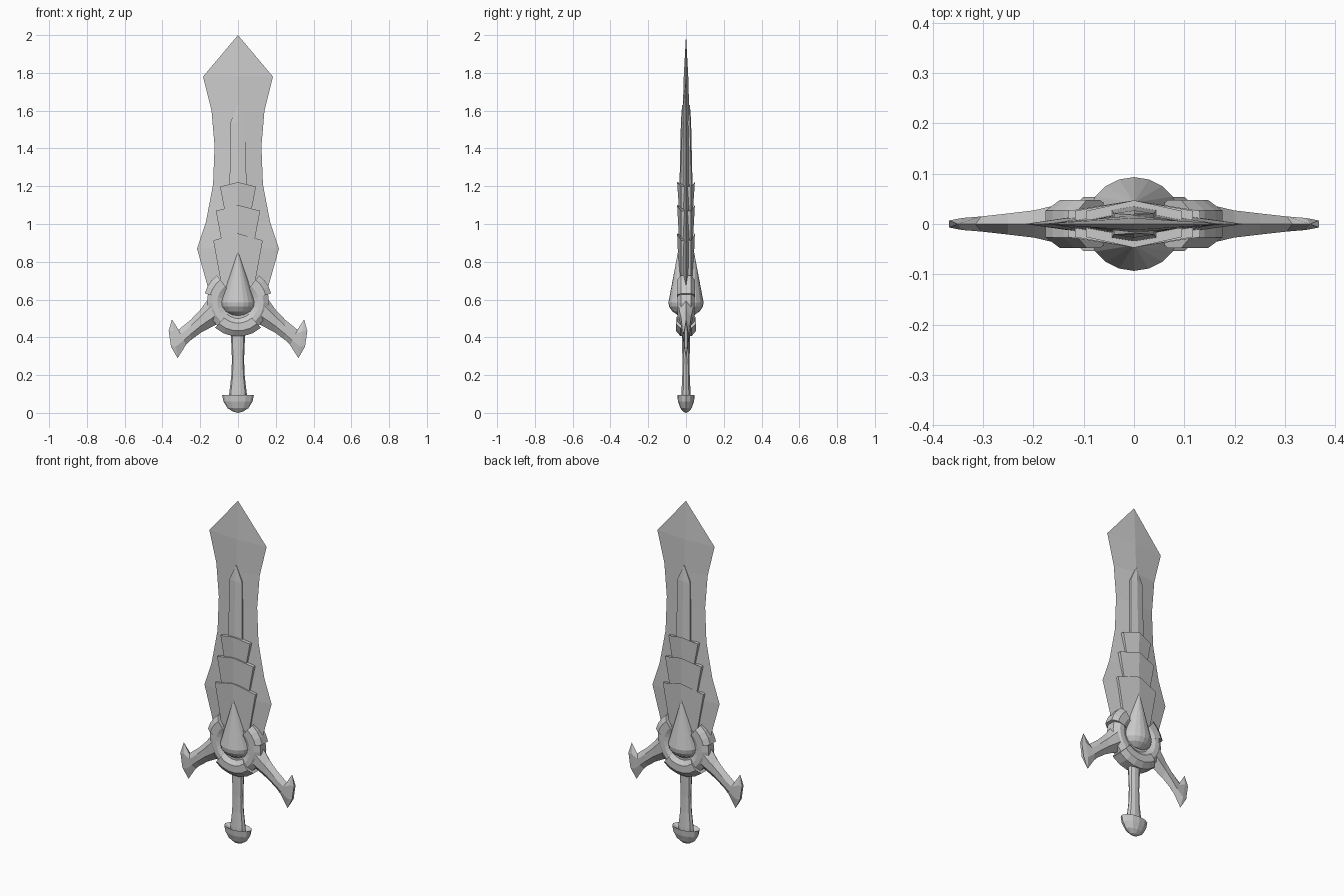
import bpy, bmesh, math

if "Cube" in bpy.data.objects:
    bpy.data.objects.remove(bpy.data.objects["Cube"])

def finish(name, bm, smooth=None):
    bmesh.ops.remove_doubles(bm, verts=bm.verts, dist=1e-5)
    bmesh.ops.recalc_face_normals(bm, faces=bm.faces)
    me = bpy.data.meshes.new(name)
    bm.to_mesh(me)
    bm.free()
    ob = bpy.data.objects.new(name, me)
    bpy.context.collection.objects.link(ob)
    return ob

def loft(name, rings, caps=True):
    """Skin a list of equal-length point rings."""
    bm = bmesh.new()
    rows = [[bm.verts.new(p) for p in r] for r in rings]
    n = len(rows[0])
    for a, b in zip(rows, rows[1:]):
        for i in range(n):
            j = (i + 1) % n
            bm.faces.new((a[i], a[j], b[j], b[i]))
    if caps:
        bm.faces.new(rows[0])
        bm.faces.new(rows[-1])
    return finish(name, bm)

def ellipse(rx, ry, z, n, cy=0.0):
    return [(rx * math.cos(2 * math.pi * i / n),
             cy + ry * math.sin(2 * math.pi * i / n), z) for i in range(n)]

# Blade: diamond section, width / height / ridge depth
blade = [(0.14, 0.56, 0.032), (0.158, 0.66, 0.032), (0.217, 0.87, 0.031), (0.17, 1.01, 0.029),
         (0.132, 1.21, 0.026), (0.124, 1.41, 0.022), (0.14, 1.60, 0.017),
         (0.185, 1.78, 0.012), (0.0, 2.0, 0.0)]
loft("blade", [[(-w, 0, z), (0, -d, z), (w, 0, z), (0, d, z)] for w, z, d in blade], False)

def chevron(w, zc, zs, yc, ys):
    """Six-point section with a central ridge on both faces."""
    return [(-w, -ys, zs), (0, -yc, zc), (w, -ys, zs), (w, ys, zs), (0, yc, zc), (-w, ys, zs)]

# Raised central rib
loft("blade_rib", [chevron(0.046, 1.1, 1.1, 0.037, 0.029),
                   chevron(0.040, 1.54, 1.54, 0.027, 0.021),
                   chevron(0.001, 1.63, 1.63, 0.021, 0.018)])

# Overlapping scale plates
for k, (wt, zc, zs, wb, zb) in enumerate([(0.095, 1.222, 1.198, 0.065, 1.04),
                                          (0.117, 1.100, 1.070, 0.082, 0.88),
                                          (0.131, 0.950, 0.913, 0.085, 0.66)]):
    loft(f"scale_plate_{k + 1}", [chevron(wb, zb + 0.02, zb, 0.036, 0.026),
                                  chevron(wt, zc, zs, 0.047, 0.026)])

# Guard hub: ring segments swept round the hub centre
HUB = 0.585
def arc(name, a0, a1, steps, R, depth):
    prof = [(0.085, 0.035), (0.11, depth), (R - 0.03, depth), (R, depth * 0.55)]
    prof += [(r, -y) for r, y in reversed(prof)]
    rings = []
    for i in range(steps + 1):
        a = math.radians(a0 + (a1 - a0) * i / steps)
        rings.append([(r * math.cos(a), y, HUB + r * math.sin(a)) for r, y in prof])
    return loft(name, rings)

arc("hub_bottom_segment", 228, 312, 5, 0.181, 0.054)
for side, c in (("right", 1), ("left", -1)):
    f = (lambda a: a) if c > 0 else (lambda a: 180 - a)
    arc(f"hub_{side}_segment", f(-48), f(15), 4, 0.165, 0.046)
    arc(f"hub_{side}_claw", f(15), f(52), 3, 0.182, 0.048)

# Hub core behind the gem
core = loft("hub_core", [[(x, y, HUB + z) for x, z, _ in ellipse(0.12, 0.12, 0, 16)]
                         for y in (-0.034, 0.034)])

# Guard arms: upper edge, lower edge, half thickness, outward bulge
arm = [((0.12, 0.65), (0.09, 0.48), 0.044, 0), ((0.168, 0.59), (0.13, 0.46), 0.037, 0),
       ((0.20, 0.545), (0.196, 0.425), 0.027, 0), ((0.25, 0.493), (0.25, 0.385), 0.021, 0),
       ((0.315, 0.44), (0.275, 0.36), 0.015, 0), ((0.35, 0.495), (0.32, 0.29), 0.012, 0),
       ((0.35, 0.495), (0.32, 0.29), 0.007, 0.026)]
for side, c in (("right", 1), ("left", -1)):
    rings = []
    for (ux, uz), (lx, lz), t, b in arm:
        mids = [(ux + (lx - ux) * s + b, uz + (lz - uz) * s) for s in (0.3, 0.7)]
        (ax, az), (bx, bz) = mids
        rings.append([(c * ux, 0, uz), (c * ax, -t, az), (c * bx, -t, bz),
                      (c * lx, 0, lz), (c * bx, t, bz), (c * ax, t, az)])
    loft(f"guard_arm_{side}", rings)

# Teardrop gem, one cone leaning onto each blade face
for side, s in (("front", -1), ("back", 1)):
    rows = [(0.0, 0.511, 0), (0.045, 0.518, 0), (0.075, 0.538, 0), (0.091, 0.562, 0),
            (0.095, 0.585, 0), (0.0, 0.855, 0.042)]
    loft(f"gem_{side}", [ellipse(r, r * 0.98, z, 20, s * y) for r, z, y in rows], False)

# Grip and pommel
loft("grip", [ellipse(w, d, z, 10) for w, d, z in
              [(0.047, 0.026, 0.07), (0.047, 0.026, 0.10), (0.036, 0.021, 0.19),
               (0.032, 0.020, 0.28), (0.037, 0.023, 0.40), (0.04, 0.025, 0.44)]])
loft("pommel", [ellipse(w, w * 0.55, z, 12) for w, z in
                [(0.0, 0.082), (0.05, 0.082), (0.084, 0.095), (0.077, 0.06),
                 (0.055, 0.025), (0.025, 0.006), (0.0, 0.0)]], False)
